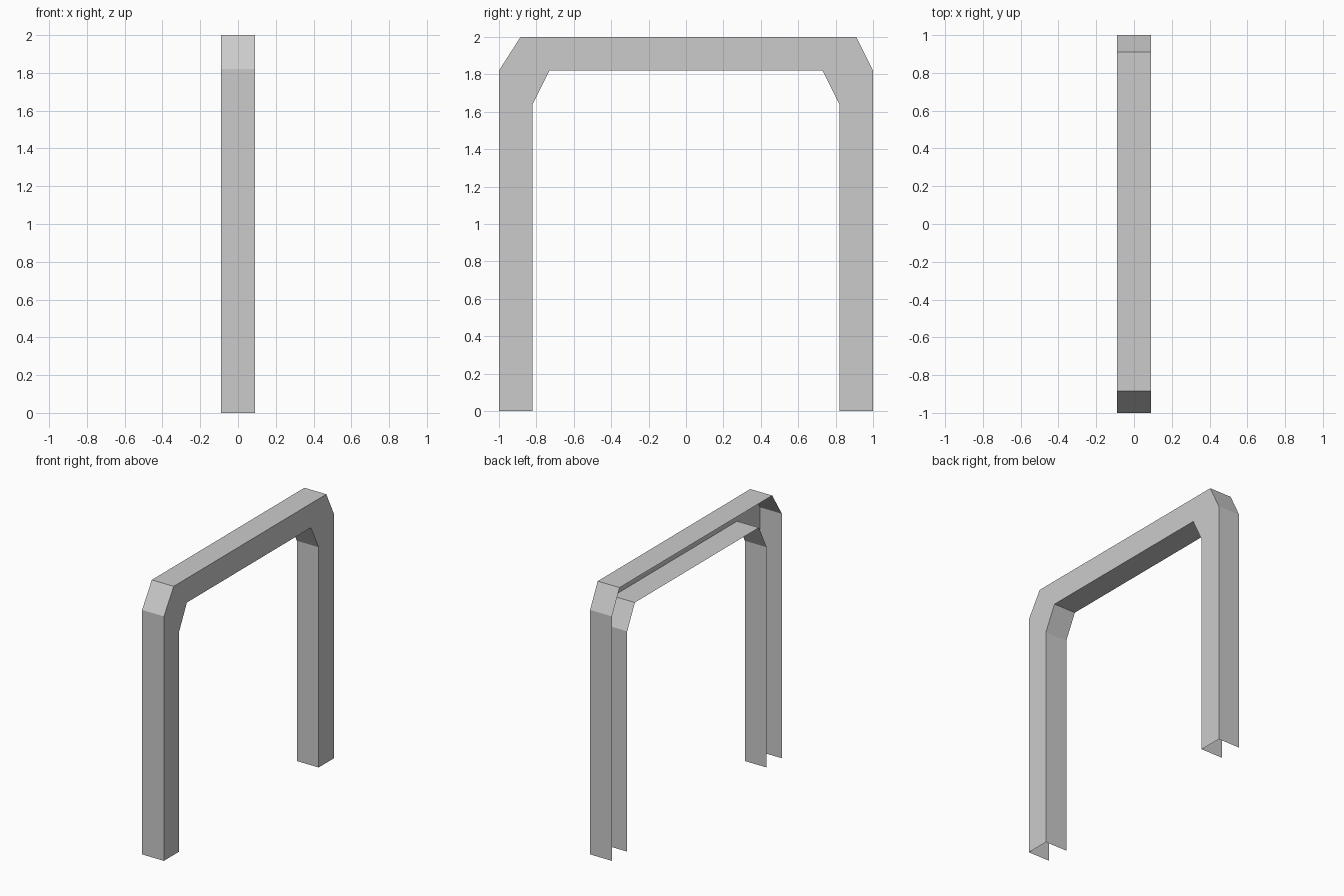
import bpy
import bmesh

# Remove the default cube
cube = bpy.data.objects.get("Cube")
if cube:
    bpy.data.objects.remove(cube, do_unlink=True)

# Single flat grey
grey = bpy.data.materials.new("light_grey")
grey.use_nodes = True
colour = (0.6, 0.6, 0.6, 1.0)
grey.diffuse_color = colour
grey.node_tree.nodes["Principled BSDF"].inputs["Base Color"].default_value = colour

# Arch outlines as (y, z), from the front foot over to the back foot
outer = [(-1, 0), (-1, 1.82), (-0.885, 2), (0.91, 2), (1, 1.82), (1, 0)]
inner = [(-0.82, 0), (-0.82, 1.64), (-0.73, 1.82),
         (0.73, 1.82), (0.82, 1.64), (0.82, 0)]
half = 0.09

bm = bmesh.new()


def row(outline, x):
    return [bm.verts.new((x, y, z)) for y, z in outline]


def strip(a, b):
    for i in range(len(a) - 1):
        bm.faces.new((a[i], a[i + 1], b[i + 1], b[i]))


# Thin channel: outer wall, web on the left side, inner wall; open on the right and at the feet
rows = [row(outer, -half), row(outer, half), row(inner, half), row(inner, -half)]
for a, b in zip(rows, rows[1:]):
    strip(b, a)
bm.normal_update()
web = [f for f in bm.faces if abs(f.normal.x) > 0.9]
if web[0].normal.x < 0:
    bmesh.ops.reverse_faces(bm, faces=bm.faces[:])

mesh = bpy.data.meshes.new("arch_channel")
bm.to_mesh(mesh)
bm.free()
mesh.materials.append(grey)
arch = bpy.data.objects.new("arch_channel", mesh)
bpy.context.collection.objects.link(arch)
